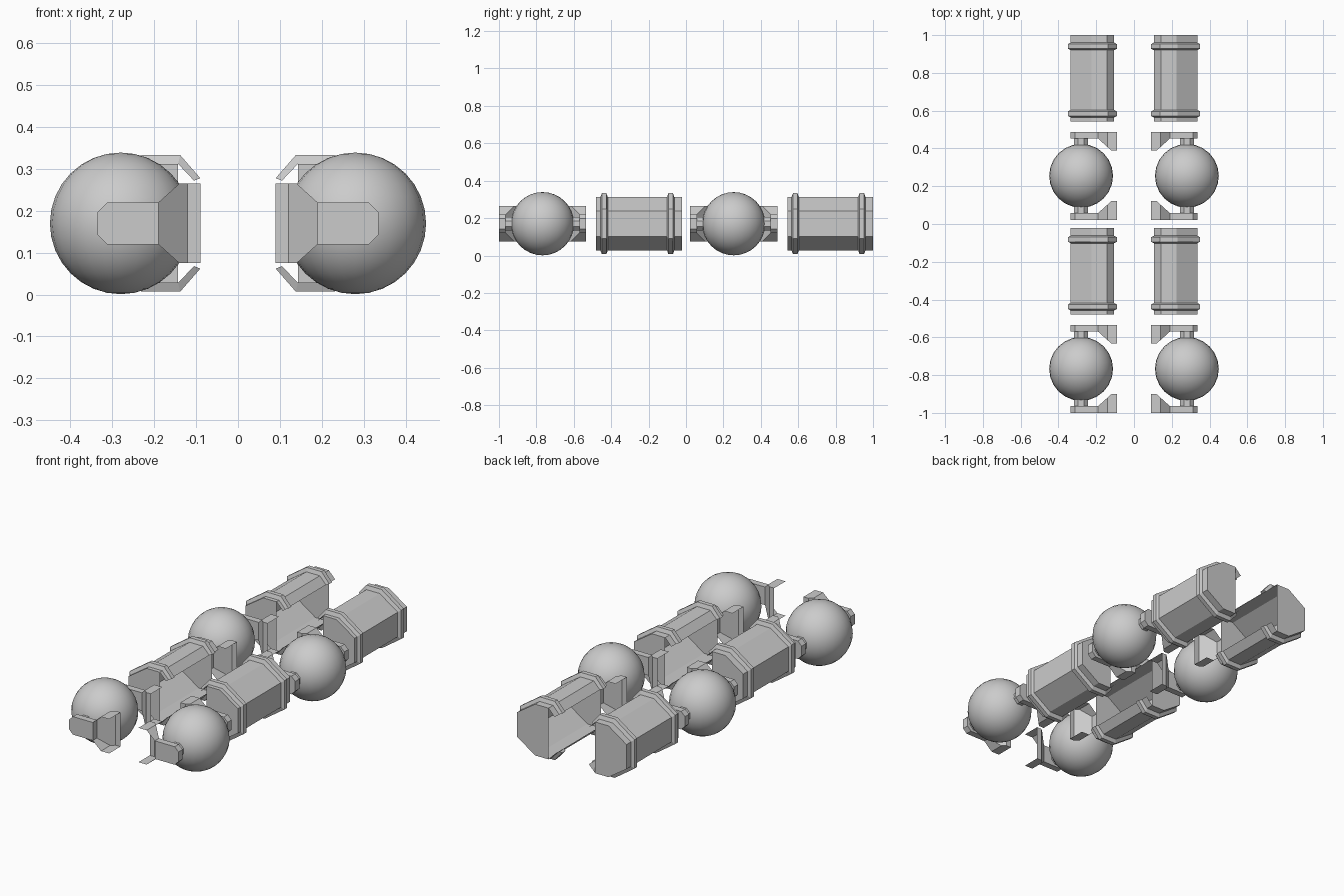
import bpy, bmesh, math
from mathutils import Matrix

if "Cube" in bpy.data.objects:
    bpy.data.objects.remove(bpy.data.objects["Cube"])

PITCH = 1.022     # spacing of the two repeated units along y
CX, CZ = -0.28, 0.17


def make(name, polys, sx, dy):
    """Mesh from polygons of (x, y, z), mirrored by sx and moved by dy."""
    bm = bmesh.new()
    for p in polys:
        bm.faces.new([bm.verts.new((x * sx, y + dy, z)) for x, y, z in p])
    bmesh.ops.remove_doubles(bm, verts=bm.verts, dist=1e-5)
    bmesh.ops.recalc_face_normals(bm, faces=bm.faces)
    me = bpy.data.meshes.new(name)
    bm.to_mesh(me)
    bm.free()
    ob = bpy.data.objects.new(name, me)
    bpy.context.collection.objects.link(ob)
    return ob


def loft(sections, closed=False):
    """Quads between successive (profile, y) sections."""
    out = []
    for (pa, ya), (pb, yb) in zip(sections, sections[1:]):
        n = len(pa)
        for i in range(n if closed else n - 1):
            j = (i + 1) % n
            out.append([(pa[i][0], ya, pa[i][1]), (pa[j][0], ya, pa[j][1]),
                        (pb[j][0], yb, pb[j][1]), (pb[i][0], yb, pb[i][1])])
    return out


def cap(profile, y):
    return [(x, y, z) for x, z in profile]


def sym(half):
    """Complete an upper half profile with its reflection about CZ."""
    return half + [(x, 2 * CZ - z) for x, z in reversed(half)]


BODY = sym([(-0.105, 0.272), (-0.143, 0.312), (-0.225, 0.312), (-0.335, 0.238)])
BAND = sym([(-0.09, 0.278), (-0.138, 0.333), (-0.23, 0.333), (-0.35, 0.25)])
PLATE = sym([(-0.19, 0.22), (-0.312, 0.22), (-0.335, 0.197)])


def canister(sx, dy):
    y0, y1 = -0.48, -0.022
    # open-sided shell with end walls
    polys = loft([(BODY, y0), (BODY, y1)])
    polys += [cap(BODY[1:-1], y0), cap(BODY[1:-1], y1)]
    make("canister_shell", polys, sx, dy)
    # bevelled bands
    for a in (-0.458, -0.102):
        b = a + 0.04
        make("canister_band", loft([(BODY, a), (BAND, a + 0.008),
                                    (BAND, b - 0.008), (BODY, b)]), sx, dy)


def bracket(sx, dy, ye, d):
    """End bracket: outer face at ye, d points towards the ball."""
    def Y(t):
        return ye + d * t
    # flat plate
    make("bracket_plate", loft([(PLATE, Y(0)), (PLATE, Y(0.036))], True)
         + [cap(PLATE, Y(0)), cap(PLATE, Y(0.036))], sx, dy)
    # slanted wall with upper and lower flaps
    polys = []
    up, lo = 0.265, 0.075
    wall = [(-0.19, 0.036, 0.22), (-0.14, 0.081, up), (-0.12, 0.099, up), (-0.09, 0.099, up)]
    for (xa, ta, za), (xb, tb, zb) in zip(wall, wall[1:]):
        polys.append([(xa, Y(ta), 2 * CZ - za), (xb, Y(tb), 2 * CZ - zb),
                      (xb, Y(tb), zb), (xa, Y(ta), za)])
        for f in (1, -1):
            polys.append([(xa, Y(0), CZ + f * (za - CZ)), (xb, Y(0), CZ + f * (zb - CZ)),
                          (xb, Y(tb), CZ + f * (zb - CZ)), (xa, Y(ta), CZ + f * (za - CZ))])
    make("bracket_channel", polys, sx, dy)
    # octagonal pin into the ball
    pin = [(CX + 0.04 * math.cos((i + .5) * math.pi / 4),
            CZ + 0.04 * math.sin((i + .5) * math.pi / 4)) for i in range(8)]
    make("bracket_pin", loft([(pin, Y(0.03)), (pin, Y(0.085))], True), sx, dy)


def ball(sx, dy):
    bm = bmesh.new()
    bmesh.ops.create_uvsphere(bm, u_segments=24, v_segments=16, radius=0.169,
                              matrix=Matrix.Translation((CX * sx, -0.767 + dy, CZ)))
    for f in bm.faces:
        f.smooth = True
    me = bpy.data.meshes.new("ball_tank")
    bm.to_mesh(me)
    bm.free()
    bpy.context.collection.objects.link(bpy.data.objects.new("ball_tank", me))


for sx in (1, -1):
    for dy in (0, PITCH):
        canister(sx, dy)
        ball(sx, dy)
        bracket(sx, dy, -1.0, 1)
        bracket(sx, dy, -0.534, -1)
